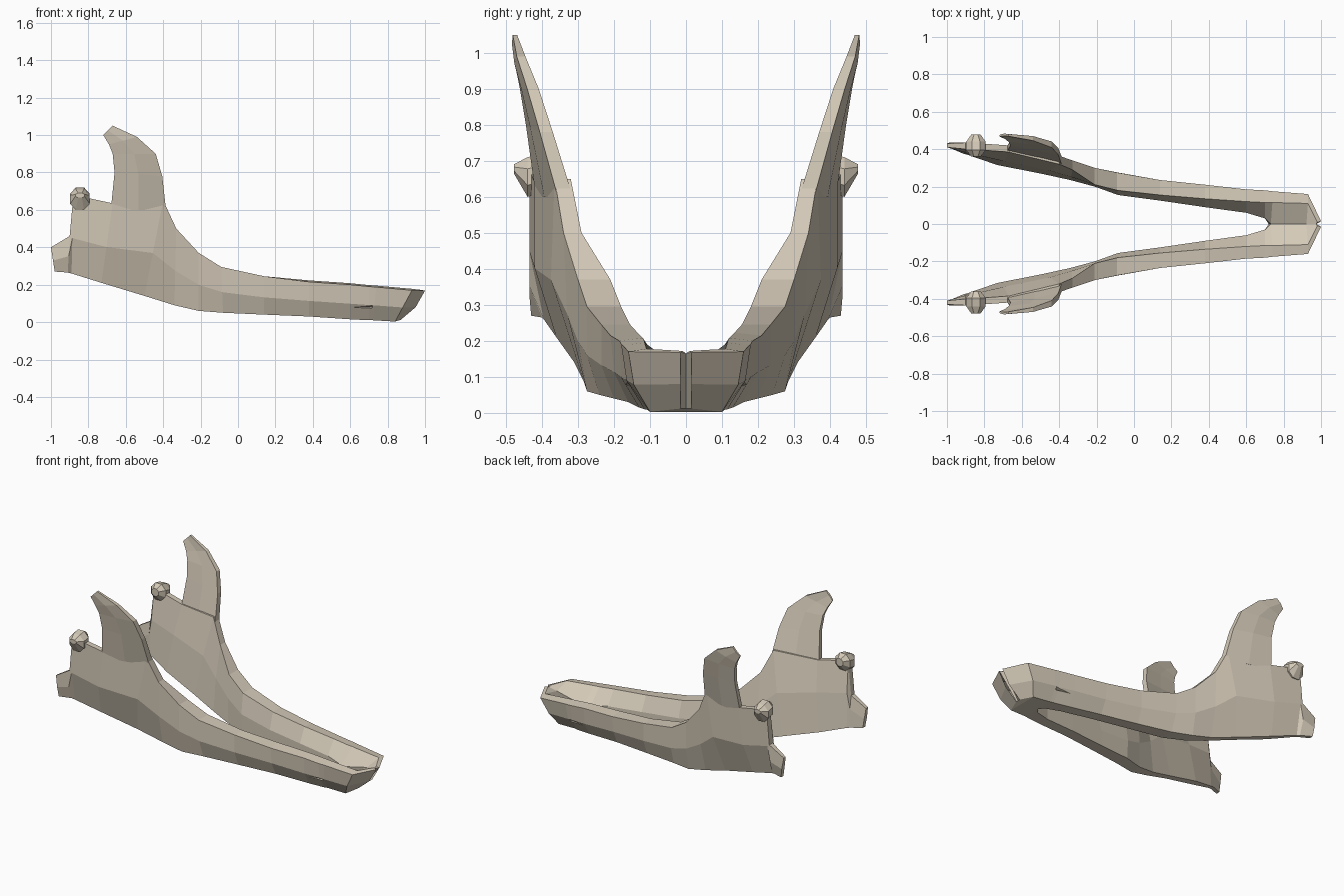
import bpy, bmesh, math

if "Cube" in bpy.data.objects:
    bpy.data.objects.remove(bpy.data.objects["Cube"])


def loft(name, rings):
    """Skin a list of equal-length point rings, cap both ends, mirror across y."""
    bm = bmesh.new()
    vs = [[bm.verts.new(p) for p in ring] for ring in rings]
    n = len(rings[0])
    for a, b in zip(vs, vs[1:]):
        for i in range(n):
            j = (i + 1) % n
            bm.faces.new((a[i], a[j], b[j], b[i]))
    bm.faces.new(vs[0])
    bm.faces.new(vs[-1])
    bmesh.ops.recalc_face_normals(bm, faces=bm.faces[:])
    # drop faces lying in the mirror plane
    inner = [f for f in bm.faces if all(abs(v.co.y) < 1e-5 for v in f.verts)]
    bmesh.ops.delete(bm, geom=inner, context='FACES')
    me = bpy.data.meshes.new(name)
    bm.to_mesh(me)
    bm.free()
    ob = bpy.data.objects.new(name, me)
    bpy.context.collection.objects.link(ob)
    mir = ob.modifiers.new("mirror", 'MIRROR')
    mir.use_axis = (False, True, False)
    mir.merge_threshold = 0.0005
    ob.data.materials.append(bone)
    return ob


bone = bpy.data.materials.new("bone")
bone.diffuse_color = (0.66, 0.59, 0.48, 1)
bone.use_nodes = True
bone.node_tree.nodes["Principled BSDF"].inputs["Base Color"].default_value = bone.diffuse_color

# Jaw body stations, front to back:
# x_low, z_low, x_top, z_top, y low inner/outer, y mid outer, y top outer/inner, z of inner wall
stations = [
    (.84, .003, .93, .17, 0, .10, .145, .16, .11, .155),
    (.72, .01, .74, .187, 0, .11, .165, .175, .115, .11),
    (.70, .01, .70, .19, .03, .115, .165, .18, .115, .11),
    (.60, .015, .60, .20, .06, .13, .18, .185, .12, .12),
    (.38, .03, .38, .215, .09, .16, .20, .21, .135, .13),
    (.14, .04, .14, .245, .125, .20, .235, .235, .155, .14),
    (-.08, .05, -.09, .295, .155, .24, .275, .275, .18, .17),
    (-.21, .06, -.21, .37, .20, .275, .30, .30, .21, .22),
    (-.34, .09, -.33, .50, .235, .285, .33, .34, .29, .30),
    (-.50, .14, -.40, .65, .27, .31, .375, .365, .32, .40),
    (-.73, .21, -.67, .635, .315, .36, .42, .42, .385, .45),
    (-.89, .26, -.88, .68, .37, .395, .435, .435, .40, .48),
    (-.91, .265, -.90, .46, .375, .40, .435, .435, .40, .38),
    (-.98, .27, -1.0, .40, .405, .43, .435, .43, .41, .33),
]


def section(xb, zb, xt, zt, ybi, ybo, ymo, yto, yti, zmi):
    f = (zmi - zb) / (zt - zb)
    ymi = ybi + (0.3 * (yti - ybi) if xb < -.3 else 0)
    return [(xb, ybi, zb), (xb, ybo, zb),
            (xb + .45 * (xt - xb), ymo, zb + .45 * (zt - zb)),
            (xt, yto, zt), (xt, yti, zt + (.008 if xb > .3 else 0)),
            (xb + f * (xt - xb), ymi, zmi)]


# Chin centre line, then the body running back to the jaw angle
chin = [(.87, 0, .012), (.87, .015, .012), (.95, .015, .08),
        (1.0, .015, .168), (.98, .01, .172), (.975, 0, .165)]
body = loft("jaw_body", [chin] + [section(*s) for s in stations])

# Tall blade behind the tooth row: x/z of back edge, x/z of front edge, y of each, half thickness
blade = [
    (-.68, .60, -.385, .60, .402, .335, .021),
    (-.66, .80, -.405, .78, .432, .388, .018),
    (-.67, .90, -.44, .90, .450, .425, .016),
    (-.69, .95, -.54, .99, .463, .458, .012),
    (-.72, 1.0, -.67, 1.05, .472, .475, .006),
]


def blade_ring(xb, zb, xf, zf, yb, yf, t):
    xm, zm, ym = (xb + xf) / 2, (zb + zf) / 2, (yb + yf) / 2 + .004
    return [(xb, yb - t * .7, zb), (xm, ym - t, zm), (xf, yf - t, zf),
            (xf, yf + t, zf), (xm, ym + t, zm), (xb, yb + t * .7, zb)]


loft("coronoid_blade", [blade_ring(*b) for b in blade])

# Hinge knob: crosswise bar of octagonal slices (y, half width, z low, z top)
knob = []
for y, w, z0, z1 in [(.36, .025, .65, .70), (.395, .052, .61, .72),
                     (.44, .052, .60, .71), (.478, .025, .665, .69)]:
    knob.append([(-.845 + w * math.cos(a), y, (z0 + z1) / 2 + (z1 - z0) / 2 * math.sin(a))
                 for a in [math.radians(22.5 + 45 * i) for i in range(8)]])
    s = 1 / math.cos(math.radians(22.5))
    knob[-1] = [(-.845 + (x + .845) * s, yy, (z0 + z1) / 2 + (z - (z0 + z1) / 2) * s)
                for x, yy, z in knob[-1]]
loft("hinge_knob", knob)

# Small nerve opening on the outer side near the chin
pit = loft("opening_cutter", [
    [(.60, .172, .079), (.60, .19, .076), (.60, .19, .084)],
    [(.72, .135, .08), (.70, .20, .055), (.72, .20, .10)]])
pit.hide_render = True
pit.hide_viewport = False
pit.display_type = 'WIRE'
cut = body.modifiers.new("opening", 'BOOLEAN')
cut.operation = 'DIFFERENCE'
cut.solver = 'EXACT'
cut.object = pit
